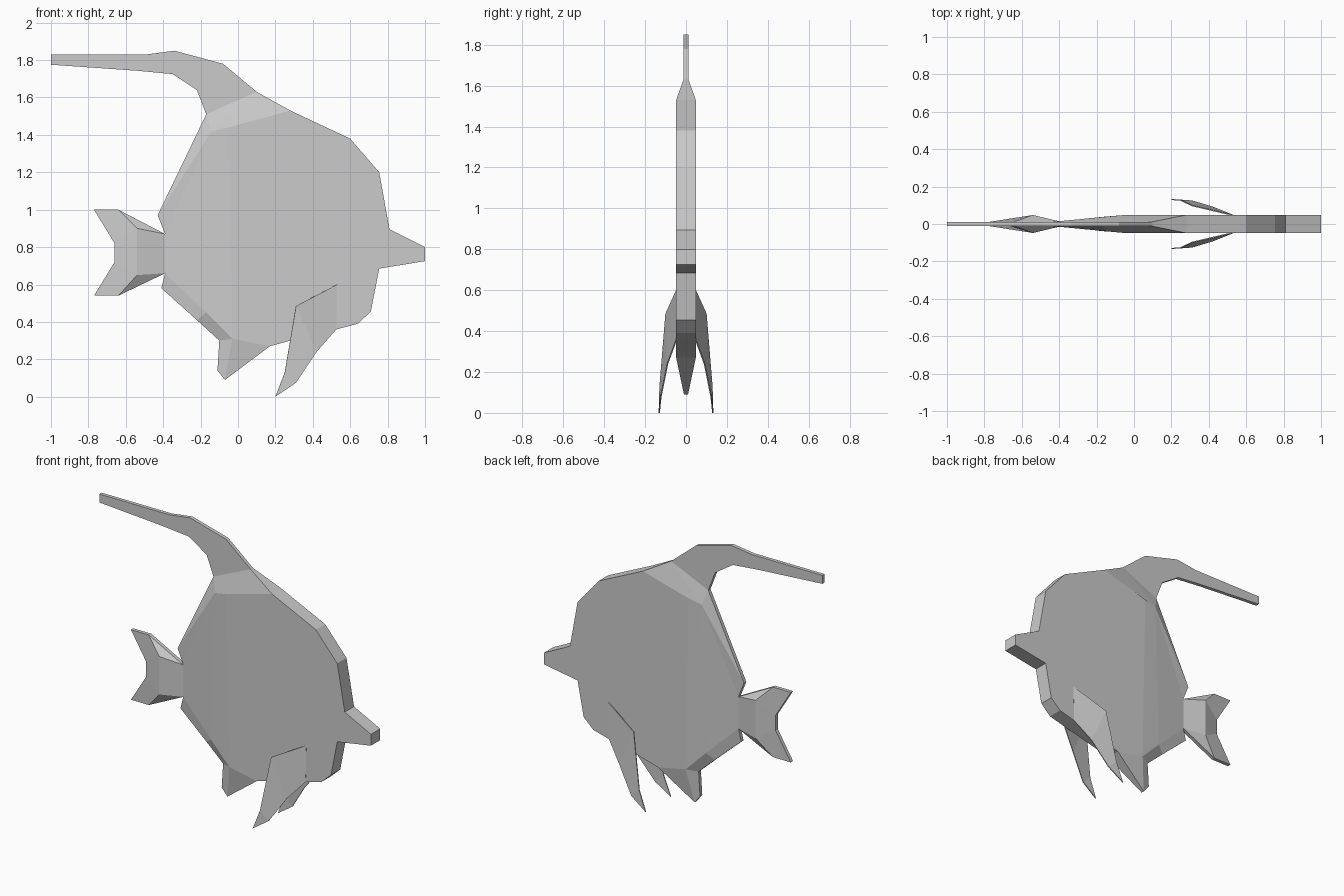
import bpy
import bmesh

cube = bpy.data.objects.get("Cube")
if cube:
    bpy.data.objects.remove(cube, do_unlink=True)

grey = bpy.data.materials.new("plain grey")
grey.use_nodes = True
colour = (0.6, 0.6, 0.6, 1.0)
grey.diffuse_color = colour
grey.node_tree.nodes["Principled BSDF"].inputs["Base Color"].default_value = colour

FULL = 0.048   # half thickness of the flat body
THIN = 0.012   # half thickness of fins and edges


def finish(name, bm):
    bmesh.ops.recalc_face_normals(bm, faces=bm.faces[:])
    mesh = bpy.data.meshes.new(name)
    bm.to_mesh(mesh)
    bm.free()
    mesh.materials.append(grey)
    obj = bpy.data.objects.new(name, mesh)
    bpy.context.collection.objects.link(obj)
    return obj


def slab(name, points, panels):
    """Mirrored pair of panelled sides, (x, z, half thickness), joined round the rim."""
    bm = bmesh.new()
    front = [bm.verts.new((x, -h, z)) for x, z, h in points]
    back = [bm.verts.new((x, h, z)) for x, z, h in points]
    partner = dict(zip(front, back))
    for panel in panels:
        bm.faces.new([front[i] for i in panel])
        bm.faces.new([back[i] for i in reversed(panel)])
    rim = [e for e in bm.edges if e.is_boundary and e.verts[0] in partner]
    for e in rim:
        a, b = e.verts
        bm.faces.new((a, b, partner[b], partner[a]))
    return finish(name, bm)


# Body: thick flat disc with snout, bevelled toward the back and the tail
thick_outline = [(0.28, 1.53), (0.60, 1.38), (0.755, 1.20), (0.81, 0.895),
                 (1.0, 0.80), (1.0, 0.725), (0.755, 0.685), (0.71, 0.455),
                 (0.64, 0.39), (0.525, 0.36), (0.28, 0.30), (0.17, 0.27),
                 (-0.03, 0.31), (-0.05, 1.44)]
body_points = [(x, z, FULL) for x, z in thick_outline]
body_points += [(-0.17, 1.51, THIN),   # 14 back of dorsal root
                (0.10, 1.63, THIN),    # 15 front of dorsal root
                (-0.14, 1.42, 0.04),   # 16 upper ridge
                (-0.17, 0.45, 0.038),  # 17 lower ridge
                (-0.39, 0.66, THIN),   # 18 tail root, low
                (-0.39, 0.87, THIN),   # 19 tail root, high
                (-0.43, 0.97, THIN),   # 20
                (-0.41, 0.58, THIN),   # 21
                (-0.22, 0.41, THIN),   # 22
                (-0.10, 0.30, THIN)]   # 23
slab("body", body_points,
     [list(range(14)), (14, 15, 16), (15, 0, 13, 16), (16, 13, 12, 17),
      (14, 16, 20), (20, 16, 19), (19, 16, 17, 18),
      (18, 17, 22, 21), (17, 12, 23, 22)])

# Long trailing dorsal fin
dorsal = [(-1.0, 1.83), (-1.0, 1.775), (-0.54, 1.743), (-0.35, 1.725),
          (-0.22, 1.64), (-0.17, 1.51), (0.10, 1.63), (-0.08, 1.78),
          (-0.34, 1.85), (-0.49, 1.83)]
slab("dorsal_fin", [(x, z, THIN) for x, z in dorsal], [range(10)])

# Forked tail with a thick ridge across it
slab("tail_fin",
     [(-0.39, 0.87, THIN), (-0.39, 0.66, THIN),
      (-0.54, 0.90, FULL), (-0.54, 0.65, FULL),
      (-0.64, 1.0, THIN), (-0.77, 1.0, THIN),
      (-0.66, 0.82, THIN), (-0.66, 0.72, THIN),
      (-0.77, 0.54, THIN), (-0.64, 0.54, THIN)],
     [(0, 1, 3, 2), (0, 2, 4), (4, 2, 6, 5), (2, 3, 7, 6),
      (3, 9, 8, 7), (1, 9, 3)])

# Small fin under the belly
slab("ventral_fin",
     [(-0.03, 0.31, FULL), (-0.10, 0.30, THIN), (-0.11, 0.14, THIN),
      (-0.07, 0.09, 0.01), (0.17, 0.27, FULL)],
     [(0, 1, 2, 3), (0, 3, 4)])

# Pair of side fins sweeping out, down and back
pectoral = [(0.53, 0.60, 0.046), (0.31, 0.485, 0.098), (0.25, 0.13, 0.127),
            (0.20, 0.0, 0.131), (0.31, 0.075, 0.123), (0.42, 0.24, 0.09),
            (0.525, 0.36, 0.046)]
for name, side in (("left_side_fin", -1), ("right_side_fin", 1)):
    bm = bmesh.new()
    v = [bm.verts.new((x, side * y, z)) for x, z, y in pectoral]
    for panel in ((0, 1, 5, 6), (1, 2, 4, 5), (2, 3, 4)):
        bm.faces.new([v[i] for i in panel])
    fin = finish(name, bm)
    solid = fin.modifiers.new("thickness", 'SOLIDIFY')
    solid.thickness = 0.006
    solid.offset = 0
